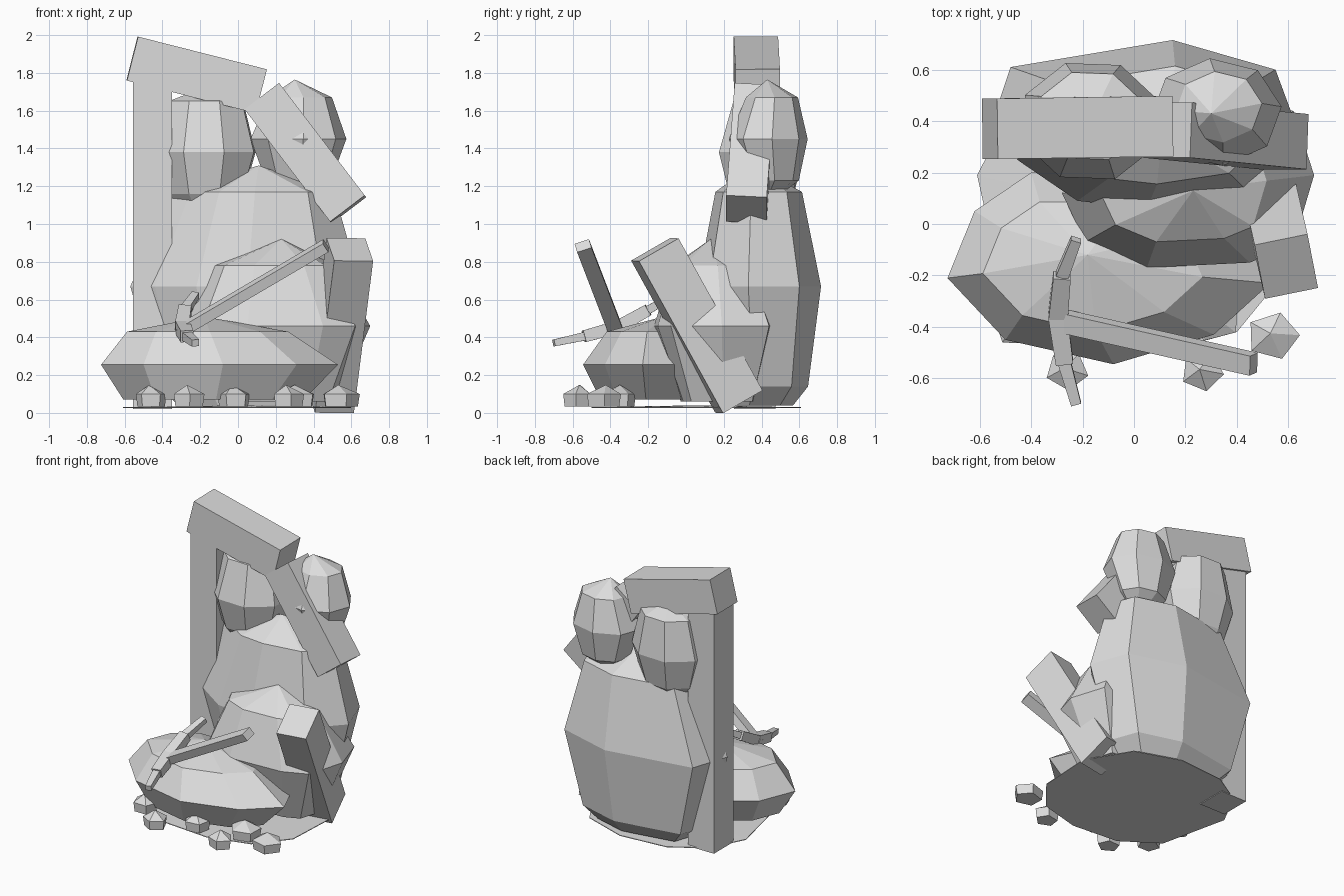
import bpy, bmesh, math
from mathutils import Vector

stone = bpy.data.materials.new("stone_grey")
stone.diffuse_color = (0.72, 0.72, 0.72, 1)


def finish(name, bm):
    bmesh.ops.recalc_face_normals(bm, faces=bm.faces)
    me = bpy.data.meshes.new(name)
    bm.to_mesh(me)
    bm.free()
    me.materials.append(stone)
    ob = bpy.data.objects.new(name, me)
    bpy.context.collection.objects.link(ob)


def rock(name, outline, rings, apex):
    """Faceted boulder: scaled copies of an outline, flat base, pointed top.
    rings: (z, scale, shift x, shift y)"""
    bm = bmesh.new()
    n = len(outline)
    cx = sum(p[0] for p in outline) / n
    cy = sum(p[1] for p in outline) / n
    loops = [[bm.verts.new((cx + (x - cx) * s + dx, cy + (y - cy) * s + dy, z))
              for x, y in outline] for z, s, dx, dy in rings]
    bm.faces.new(loops[0])
    for a, b in zip(loops, loops[1:]):
        for i in range(n):
            j = (i + 1) % n
            bm.faces.new((a[i], a[j], b[j], b[i]))
    tip = bm.verts.new(apex)
    for i in range(n):
        bm.faces.new((loops[-1][i], loops[-1][(i + 1) % n], tip))
    finish(name, bm)


def ellipse(cx, cy, rx, ry, n, phase=0.0):
    return [(cx + rx * math.cos(phase + math.tau * i / n),
             cy + ry * math.sin(phase + math.tau * i / n)) for i in range(n)]


def beam(name, a, b, side, width, depth, taper=1.0):
    """Square bar from a to b; width is measured along the side direction."""
    a, b = Vector(a), Vector(b)
    d = (b - a).normalized()
    u = Vector(side)
    u = (u - d * u.dot(d)).normalized()
    v = d.cross(u)
    bm = bmesh.new()
    bmesh.ops.create_cube(bm, size=1)
    for vert in bm.verts:
        x, y, z = vert.co
        t = z + 0.5
        k = 1 + (taper - 1) * t
        vert.co = a.lerp(b, t) + u * x * width * k + v * y * depth * k
    finish(name, bm)


# Ground slab
rock("ground_slab", [(-0.61, 0.19), (-0.48, 0.44), (-0.25, 0.58), (0.1, 0.61), (0.42, 0.5),
                     (0.6, 0.2), (0.58, -0.2), (0.4, -0.42), (0.1, -0.5), (-0.25, -0.47),
                     (-0.5, -0.3)],
     [(0.025, 1, 0, 0), (0.03, 1, 0, 0)], (0, 0.05, 0.04))

# Ruined gateway: standing post, lintel and its broken half
beam("gate_post", (-0.453, 0.365, 0.02), (-0.453, 0.365, 1.85), (1, 0, 0), 0.205, 0.22)
beam("lintel", (-0.56, 0.37, 1.876), (0.122, 0.38, 1.703), (0, 1, 0), 0.235, 0.24)
beam("broken_lintel", (0.13, 0.365, 1.672), (0.583, 0.32, 1.077), (0, 1, 0), 0.215, 0.23)
beam("fallen_block", (0.49, 0.28, 0.06), (0.592, -0.165, 0.865), (0.205, 0.04, 0), 0.21, 0.245)

# Large boulders
rock("back_boulder", [(-0.57, 0.34), (-0.48, 0.61), (0.15, 0.715), (0.55, 0.6), (0.65, 0.33),
                      (0.45, 0.12), (0.05, 0.06), (-0.22, 0.09), (-0.44, 0.24)],
     [(0.04, 0.6, 0.02, 0.0), (0.14, 0.76, 0.01, 0.02), (0.67, 1, 0, 0), (1.17, 0.7, 0.05, 0.01)],
     (0.11, 0.35, 1.31))
rock("middle_boulder", [(-0.28, 0.12), (-0.06, 0.4), (0.3, 0.46), (0.62, 0.44), (0.70, 0.19),
                        (0.62, -0.08), (0.45, -0.15), (0.05, -0.17), (-0.19, -0.07)],
     [(0.06, 0.62, 0, 0.03), (0.46, 1, 0, 0), (0.78, 0.66, -0.03, 0.0)], (0.23, 0.13, 0.92))
rock("front_boulder", [(-0.725, -0.21), (-0.62, 0.05), (-0.4, 0.2), (0.1, 0.2), (0.42, 0.02),
                       (0.53, -0.23), (0.31, -0.43), (-0.08, -0.545), (-0.5, -0.45)],
     [(0.07, 0.76, -0.03, 0), (0.255, 1, 0, 0), (0.43, 0.68, -0.06, 0)], (-0.18, -0.12, 0.51))

# Round boulders stacked on top
rock("upper_right_boulder", ellipse(0.32, 0.435, 0.255, 0.21, 8, 0.1),
     [(1.17, 0.4, 0, 0), (1.23, 0.68, 0, 0.02), (1.45, 1, 0, 0), (1.67, 0.66, 0.01, 0.02)],
     (0.3, 0.43, 1.765))
rock("upper_left_boulder", ellipse(-0.17, 0.40, 0.28, 0.24, 8, 0.35),
     [(1.08, 0.5, 0, 0), (1.16, 0.76, 0, 0), (1.38, 1, 0, 0), (1.65, 0.75, 0, 0.02)],
     (-0.16, 0.42, 1.73))

# Pickaxe: handle, thick head halves and thin points
beam("pickaxe_handle", (-0.31, -0.37, 0.43), (0.465, -0.545, 0.885), (0, 1, 0.3), 0.08, 0.055)
path = [(-0.225, -0.06, 0.625), (-0.28, -0.2, 0.545), (-0.295, -0.36, 0.455),
        (-0.27, -0.54, 0.405), (-0.225, -0.70, 0.37)]
beam("pickaxe_back_point", path[1], path[0], (1, 0, 0), 0.05, 0.045, 0.8)
beam("pickaxe_back_head", path[2], path[1], (1, 0, 0), 0.075, 0.07, 0.9)
beam("pickaxe_front_head", path[2], path[3], (1, 0, 0), 0.075, 0.07, 0.9)
beam("pickaxe_front_point", path[3], path[4], (1, 0, 0), 0.05, 0.045, 0.8)

# Pebbles along the front
for i, (x, y, r) in enumerate([(-0.46, -0.40, 0.085), (-0.26, -0.57, 0.085), (-0.02, -0.44, 0.09),
                               (0.265, -0.575, 0.085), (0.31, -0.36, 0.11),
                               (0.54, -0.435, 0.105)]):
    rock(f"pebble_{i + 1}", ellipse(x, y, r, r * 0.9, 5, 0.3 + i * 0.7),
         [(0.035, 0.9, 0, 0), (0.1, 1, 0, 0)], (x - 0.01, y + 0.01, 0.148))
